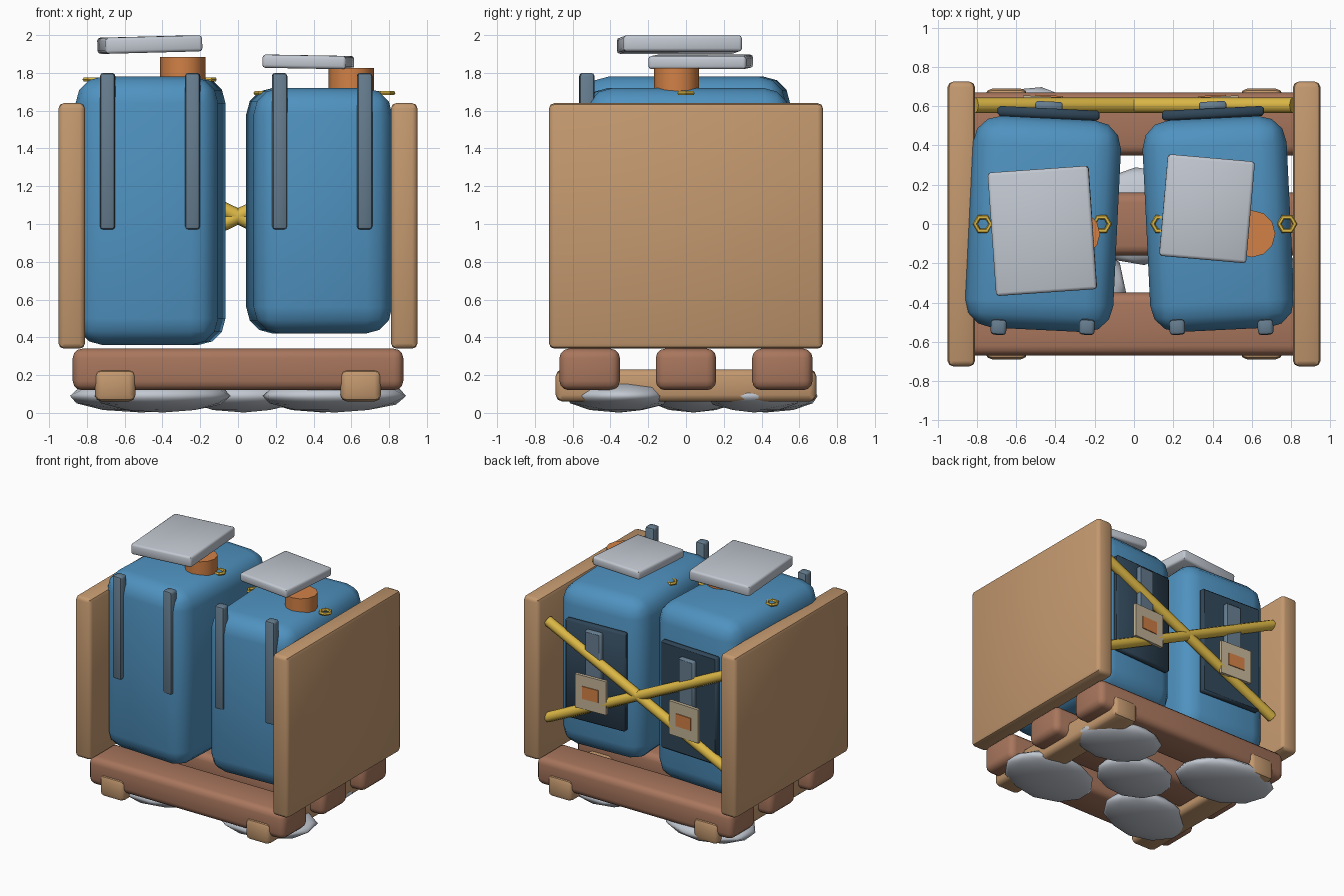
import bpy
from math import radians, pi
from mathutils import Vector, Matrix

cube = bpy.data.objects.get("Cube")
if cube:
    bpy.data.objects.remove(cube, do_unlink=True)


def material(name, *rgb):
    lin = [((c / 255 + 0.055) / 1.055) ** 2.4 for c in rgb] + [1]
    m = bpy.data.materials.new(name)
    m.use_nodes = True
    m.diffuse_color = lin
    m.node_tree.nodes["Principled BSDF"].inputs["Base Color"].default_value = lin
    return m


BLUE = material("tank blue", 79, 146, 192)
TAN = material("light wood", 196, 153, 111)
BROWN = material("dark wood", 168, 118, 93)
GREY = material("pale grey", 194, 200, 209)
STEEL = material("steel grey", 102, 125, 143)
NAVY = material("dark navy", 48, 70, 88)
GOLD = material("strap gold", 220, 184, 70)
ORANGE = material("cap orange", 210, 129, 70)
BEIGE = material("label beige", 196, 180, 152)


def finish(name, mat, smooth=35):
    ob = bpy.context.object
    ob.name = ob.data.name = name
    ob.data.materials.append(mat)
    bpy.ops.object.shade_smooth_by_angle(angle=radians(smooth))
    return ob


def box(name, mat, center, size, bevel=0.02, segments=2, rot=(0, 0, 0)):
    """Bevelled box; rotation in degrees."""
    bpy.ops.mesh.primitive_cube_add(size=1)
    ob = bpy.context.object
    ob.data.transform(Matrix.Diagonal((*size, 1)))
    if bevel:
        mod = ob.modifiers.new("round", 'BEVEL')
        mod.width, mod.segments = bevel, segments
        bpy.ops.object.modifier_apply(modifier="round")
    ob.location = center
    ob.rotation_euler = [radians(a) for a in rot]
    return finish(name, mat, 45)


def rod(name, mat, a, b, radius, sides):
    a, b = Vector(a), Vector(b)
    bpy.ops.mesh.primitive_cylinder_add(vertices=sides, radius=radius,
                                        depth=(b - a).length, location=(a + b) / 2)
    bpy.context.object.rotation_euler = (b - a).to_track_quat('Z', 'Y').to_euler()
    return finish(name, mat, 50)


# Stones under the pallet
stones = [(0.51, -0.36, 0.39, 0.28, 10), (0.45, 0.36, 0.33, 0.25, -15),
          (0.03, 0.04, 0.31, 0.25, 5), (-0.51, 0.42, 0.39, 0.28, -8),
          (-0.4, -0.35, 0.37, 0.27, 12)]
for i, (x, y, rx, ry, turn) in enumerate(stones):
    bpy.ops.mesh.primitive_ico_sphere_add(subdivisions=2, radius=1, location=(x, y, 0.09))
    stone = bpy.context.object
    stone.scale = (rx, ry, 0.088)
    stone.rotation_euler.z = radians(turn)
    finish(f"stone_{i + 1}", GREY, 50)

# Pallet: skids, planks and side boards
for side, sx in (("right", -1), ("left", 1)):
    box(f"skid_{side}", TAN, (sx * 0.65, 0, 0.145), (0.215, 1.38, 0.17), 0.035)
    box(f"side_board_{side}", TAN, (sx * 0.88, 0, 0.99), (0.14, 1.45, 1.3), 0.028)
for label, y in (("front", -0.51), ("middle", 0), ("back", 0.51)):
    box(f"plank_{label}", BROWN, (0, y, 0.23), (1.75, 0.32, 0.22), 0.05, 3)


def tank(side, x, width, bottom, top, turn, lugs, lug_z, bars):
    mid = (bottom + top) / 2
    rot = (0, 0, turn)
    spin = Matrix.Rotation(radians(turn), 3, 'Z')

    def at(dx, y, z):
        return Vector((x, 0, z)) + spin @ Vector((dx, y, 0))

    box(f"tank_{side}", BLUE, (x, 0, mid), (width, 1.08, top - bottom), 0.14, 3, rot)
    # Back panel with rib and label
    height = 0.61 * (top - bottom)
    box(f"back_panel_{side}", NAVY, at(0, 0.565, 1.09), (0.52, 0.05, height), 0.012, 1, rot)
    box(f"back_rib_{side}", STEEL, at(0, 0.6, 1.15), (0.14, 0.05, 0.6), 0.01, 1, rot)
    box(f"label_{side}", BEIGE, at(0, 0.637, 0.96), (0.27, 0.025, 0.27), 0, 1, rot)
    box(f"label_patch_{side}", ORANGE, at(0, 0.652, 0.96), (0.14, 0.008, 0.1), 0, 1, rot)
    # Upright front bars
    for i, bx in enumerate(bars):
        box(f"front_bar_{side}_{i + 1}", STEEL, (bx, -0.525, 1.385), (0.08, 0.08, 0.83), 0.018, 2, rot)
    # Filler cap
    rod(f"cap_{side}", ORANGE, (x + 0.17, -0.05, top - 0.04),
        (x + 0.17, -0.05, top + 0.105), 0.12, 12)
    # Small lifting rings
    for i, lx in enumerate(lugs):
        bpy.ops.mesh.primitive_torus_add(major_segments=6, minor_segments=6, major_radius=0.04,
                                         minor_radius=0.013, location=(lx, 0, lug_z))
        finish(f"ring_{side}_{i + 1}", GOLD)


tank("right", -0.463, 0.755, 0.36, 1.78, -2.8, (-0.77, -0.165), 1.765, (-0.69, -0.24))
tank("left", 0.43, 0.735, 0.42, 1.72, 2.8, (0.135, 0.78), 1.693, (0.22, 0.67))

# Loose lids lying on the caps
box("lid_right", GREY, (-0.467, -0.035, 1.95), (0.515, 0.63, 0.085), 0.016, 2, (0, -1.5, 4))
box("lid_left", GREY, (0.372, 0.078, 1.858), (0.445, 0.52, 0.07), 0.016, 2, (0, 1, -5))

# Crossed straps over the back
for i, s in enumerate((-1, 1)):
    rod(f"strap_{i + 1}", GOLD, (-0.81, 0.605, 1.04 - s * 0.39),
        (0.81, 0.605, 1.04 + s * 0.39), 0.04, 8)
